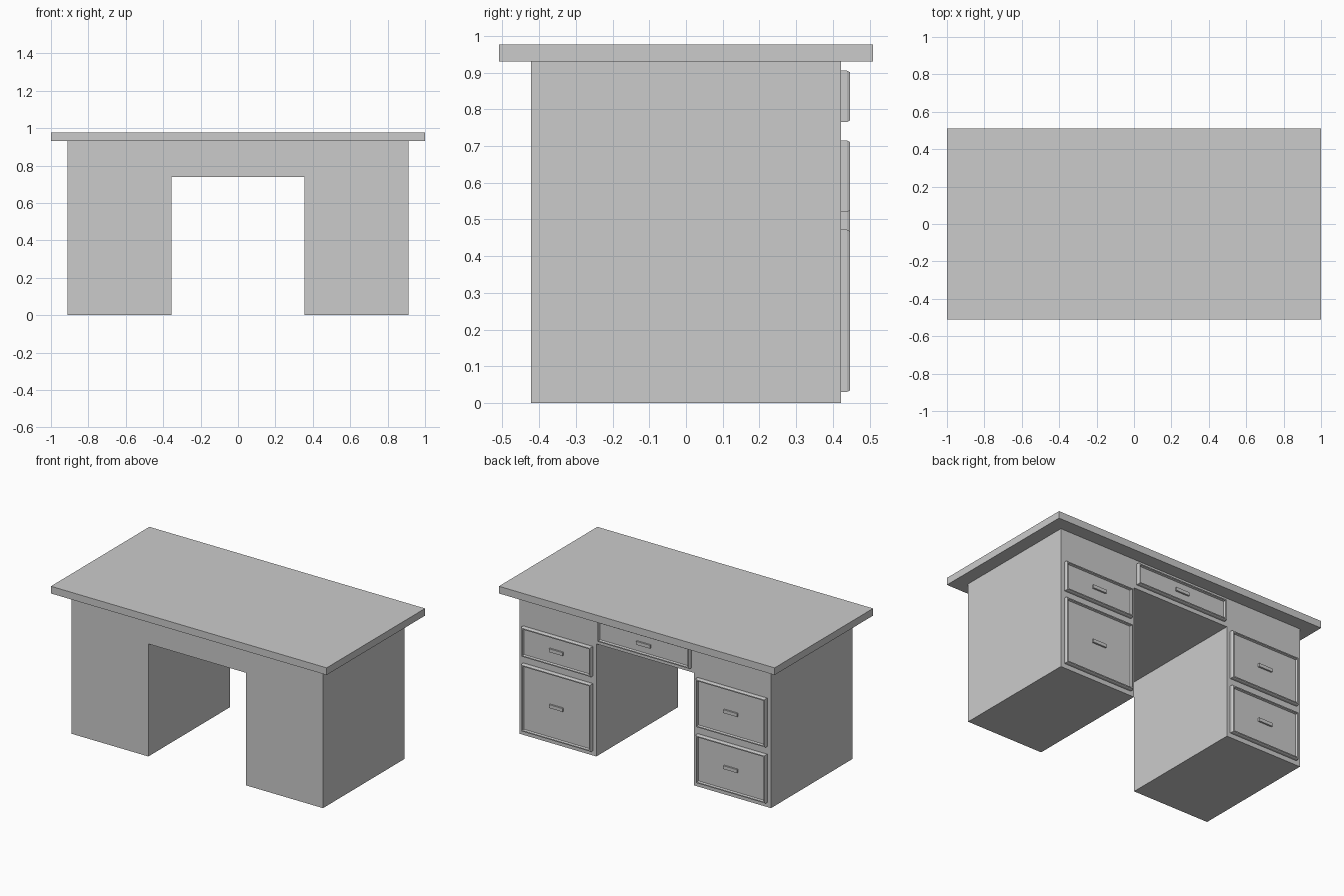
import bpy, bmesh
from mathutils import Vector

if "Cube" in bpy.data.objects:
    bpy.data.objects.remove(bpy.data.objects["Cube"])


def finish(bm, name):
    bmesh.ops.recalc_face_normals(bm, faces=bm.faces)
    me = bpy.data.meshes.new(name)
    bm.to_mesh(me)
    bm.free()
    ob = bpy.data.objects.new(name, me)
    bpy.context.collection.objects.link(ob)
    return ob


def box_mesh(lo, hi):
    lo, hi = Vector(lo), Vector(hi)
    bm = bmesh.new()
    bmesh.ops.create_cube(bm, size=1)
    bmesh.ops.scale(bm, vec=hi - lo, verts=bm.verts)
    bmesh.ops.translate(bm, vec=(lo + hi) / 2, verts=bm.verts)
    return bm


BACK = 0.422


def drawer(name, x0, x1, z0, z1):
    # slab with chamfered rim and a sunken panel
    bm = box_mesh((x0, BACK - 0.002, z0), (x1, 0.438, z1))
    bm.normal_update()
    face = max(bm.faces, key=lambda f: f.normal.y)
    for thick, depth in ((0.006, 0.009), (0.010, 0), (0.006, -0.012)):
        bmesh.ops.inset_region(bm, faces=[face], thickness=thick, depth=depth)
    finish(bm, name)
    # slim pull in the middle of the panel
    cx, cz = (x0 + x1) / 2, (z0 + z1) / 2
    finish(box_mesh((cx - 0.05, 0.434, cz - 0.011), (cx + 0.05, 0.446, cz + 0.011)),
           name + "_pull")


# desktop
finish(box_mesh((-1, -0.51, 0.93), (1, 0.51, 0.977)), "desktop")

# carcass: arch-shaped profile with a through knee space
W, K, H, KH = 0.912, 0.355, 0.93, 0.738
profile = [(-W, 0), (-K, 0), (-K, KH), (K, KH), (K, 0), (W, 0), (W, H), (-W, H)]
bm = bmesh.new()
f = bm.faces.new([bm.verts.new((x, -BACK, z)) for x, z in profile])
ext = bmesh.ops.extrude_face_region(bm, geom=[f])["geom"]
bmesh.ops.translate(bm, vec=(0, 2 * BACK, 0),
                    verts=[v for v in ext if isinstance(v, bmesh.types.BMVert)])
finish(bm, "carcass")

# drawers on the sitting side
for name, x0, x1, z0, z1 in (
    ("centre_drawer", -0.335, 0.335, 0.765, 0.905),
    ("small_drawer", 0.38, 0.885, 0.52, 0.715),
    ("file_drawer", 0.38, 0.885, 0.03, 0.472),
    ("upper_drawer", -0.885, -0.38, 0.397, 0.715),
    ("lower_drawer", -0.885, -0.38, 0.03, 0.347),
):
    drawer(name, x0, x1, z0, z1)
